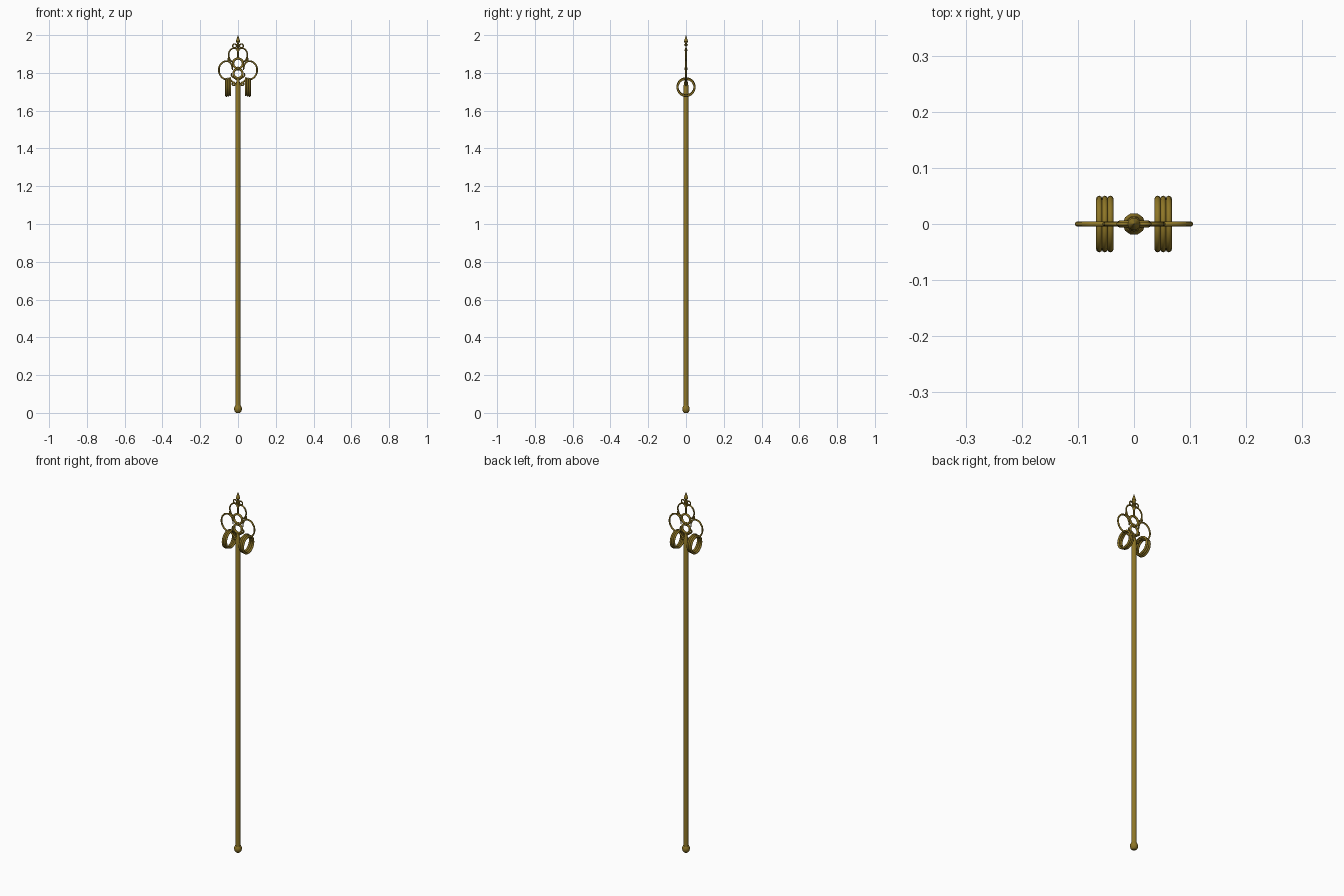
import bpy, bmesh, math
from mathutils import Vector

if "Cube" in bpy.data.objects:
    bpy.data.objects.remove(bpy.data.objects["Cube"])

gold = bpy.data.materials.new("antique gold")
gold.diffuse_color = (0.27, 0.18, 0.02, 1)
gold.use_nodes = True
gold.node_tree.nodes["Principled BSDF"].inputs["Base Color"].default_value = gold.diffuse_color


def finish(obj, name):
    obj.name = name
    obj.data.materials.append(gold)
    return obj


def smooth(obj, angle=40):
    bpy.ops.object.select_all(action='DESELECT')
    obj.select_set(True)
    bpy.context.view_layer.objects.active = obj
    bpy.ops.object.shade_smooth_by_angle(angle=math.radians(angle))


def lathe(name, profile, sides=10):
    """Turn (radius, z) points around the z axis."""
    bm = bmesh.new()
    rings = []
    for r, z in profile:
        rings.append([bm.verts.new((r * math.cos(2 * math.pi * i / sides),
                                    r * math.sin(2 * math.pi * i / sides), z)) for i in range(sides)])
    for a, b in zip(rings, rings[1:]):
        for i in range(sides):
            j = (i + 1) % sides
            bm.faces.new((a[i], a[j], b[j], b[i]))
    bm.faces.new(rings[0][::-1])
    bm.faces.new(rings[-1])
    me = bpy.data.meshes.new(name)
    bm.to_mesh(me)
    bm.free()
    obj = bpy.data.objects.new(name, me)
    bpy.context.collection.objects.link(obj)
    smooth(finish(obj, name))


def ring(name, loc, major, minor, axis='Y'):
    rot = (math.pi / 2, 0, 0) if axis == 'Y' else (0, math.pi / 2, 0)
    bpy.ops.mesh.primitive_torus_add(location=loc, rotation=rot, major_radius=major,
                                     minor_radius=minor, major_segments=28, minor_segments=8)
    smooth(finish(bpy.context.object, name), 60)


def wire(name, pts, radius):
    """Round rod through (x, z) points; a third value scales the thickness."""
    cu = bpy.data.curves.new(name, 'CURVE')
    cu.dimensions = '3D'
    cu.bevel_depth = radius
    cu.bevel_resolution = 2
    cu.resolution_u = 6
    cu.use_fill_caps = True
    sp = cu.splines.new('BEZIER')
    sp.bezier_points.add(len(pts) - 1)
    for bp, p in zip(sp.bezier_points, pts):
        bp.co = Vector((p[0], 0, p[1]))
        bp.radius = p[2] if len(p) > 2 else 1
        bp.handle_left_type = bp.handle_right_type = 'AUTO'
    finish(bpy.data.objects.new(name, cu), name)
    bpy.context.collection.objects.link(bpy.data.objects[name])


# shaft with foot knob and collar
lathe("shaft", [(0.0135, 0.03), (0.0135, 1.73), (0.010, 1.745), (0.006, 1.775)], 12)
lathe("foot_knob", [(0.009, 0), (0.017, 0.007), (0.02, 0.017), (0.02, 0.027), (0.0145, 0.038)])

# central pair of rings and beads
ring("upper_centre_ring", (0, 0, 1.85), 0.026, 0.006)
ring("lower_centre_ring", (0, 0, 1.797), 0.024, 0.006)
lathe("centre_bead", [(0.003, 1.812), (0.009, 1.818), (0.009, 1.827), (0.003, 1.833)])

# spear finial
lathe("finial", [(0.004, 1.875), (0.004, 1.908), (0.008, 1.92), (0.004, 1.932), (0.004, 1.942),
                 (0.010, 1.946), (0.010, 1.951), (0.005, 1.955), (0.0115, 1.966),
                 (0.006, 1.983), (0.0005, 2.0)])

# mirrored scrollwork and hanging rings
for s, side in ((-1, "left"), (1, "right")):
    def m(pts):
        return [(s * p[0], *p[1:]) for p in pts]
    wire(side + "_large_loop", m([(0.030, 1.815, 0.5), (0.033, 1.84), (0.047, 1.858), (0.068, 1.861),
                                  (0.092, 1.845), (0.101, 1.815), (0.092, 1.785), (0.072, 1.768),
                                  (0.045, 1.764), (0.028, 1.752), (0.012, 1.735)]), 0.0045)
    wire(side + "_upper_loop", m([(0.024, 1.862), (0.038, 1.864), (0.045, 1.876), (0.050, 1.893),
                                  (0.046, 1.912), (0.033, 1.927), (0.018, 1.931), (0.004, 1.925)]), 0.004)
    wire(side + "_inner_scroll", m([(0.008, 1.765), (0.022, 1.775), (0.034, 1.785), (0.034, 1.80, 0.6)]), 0.004)
    wire(side + "_leaf_curl", m([(0.046, 1.862), (0.052, 1.872), (0.050, 1.884, 0.4)]), 0.004)
    ring(side + "_top_curl", (s * 0.018, 0, 1.943), 0.010, 0.0035)
    ring(side + "_collar_curl", (s * 0.023, 0, 1.742), 0.008, 0.004)
    for i in range(3):
        ring(f"{side}_hanging_ring_{i + 1}", (s * (0.042 + 0.010 * i), 0, 1.727 - 0.002 * i),
             0.045, 0.0055, 'X')
